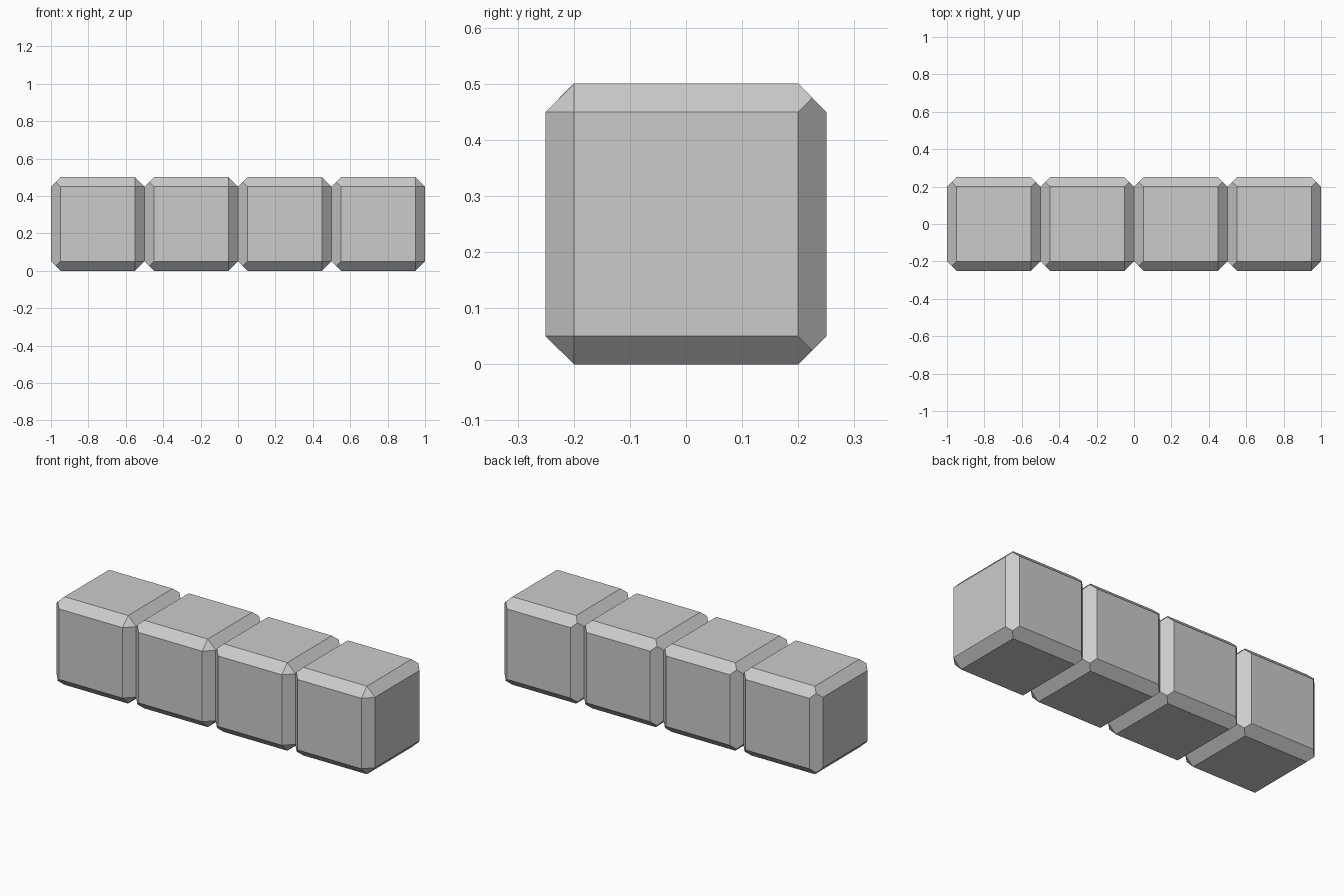
import bpy, bmesh
from math import radians
from itertools import product

if "Cube" in bpy.data.objects:
    bpy.data.objects.remove(bpy.data.objects["Cube"])

HALF = 0.25      # half the block size
CHAMFER = 0.05


def chamfered_block_mesh():
    """Cube with flat chamfers; corners are mitred except the front right ones."""
    bm = bmesh.new()
    inner = HALF - CHAMFER
    mitre = HALF - CHAMFER / 2
    for s in product((-1, 1), repeat=3):
        # one point on each of the three faces meeting at this corner
        for axis in range(3):
            bm.verts.new([s[i] * (HALF if i == axis else inner) for i in range(3)])
        # mitre tip; left out on the front right corners, which stay plain triangles
        if not (s[0] > 0 and s[1] < 0):
            bm.verts.new([c * mitre for c in s])
    bmesh.ops.convex_hull(bm, input=bm.verts[:])
    bmesh.ops.dissolve_limit(bm, angle_limit=radians(1),
                             verts=bm.verts[:], edges=bm.edges[:])
    bmesh.ops.recalc_face_normals(bm, faces=bm.faces[:])
    mesh = bpy.data.meshes.new("block")
    bm.to_mesh(mesh)
    bm.free()
    return mesh


# row of four blocks sharing one mesh
block = chamfered_block_mesh()
for i in range(4):
    obj = bpy.data.objects.new(f"block_{i + 1}", block)
    obj.location = (-0.75 + 0.5 * i, 0, HALF)
    bpy.context.collection.objects.link(obj)
